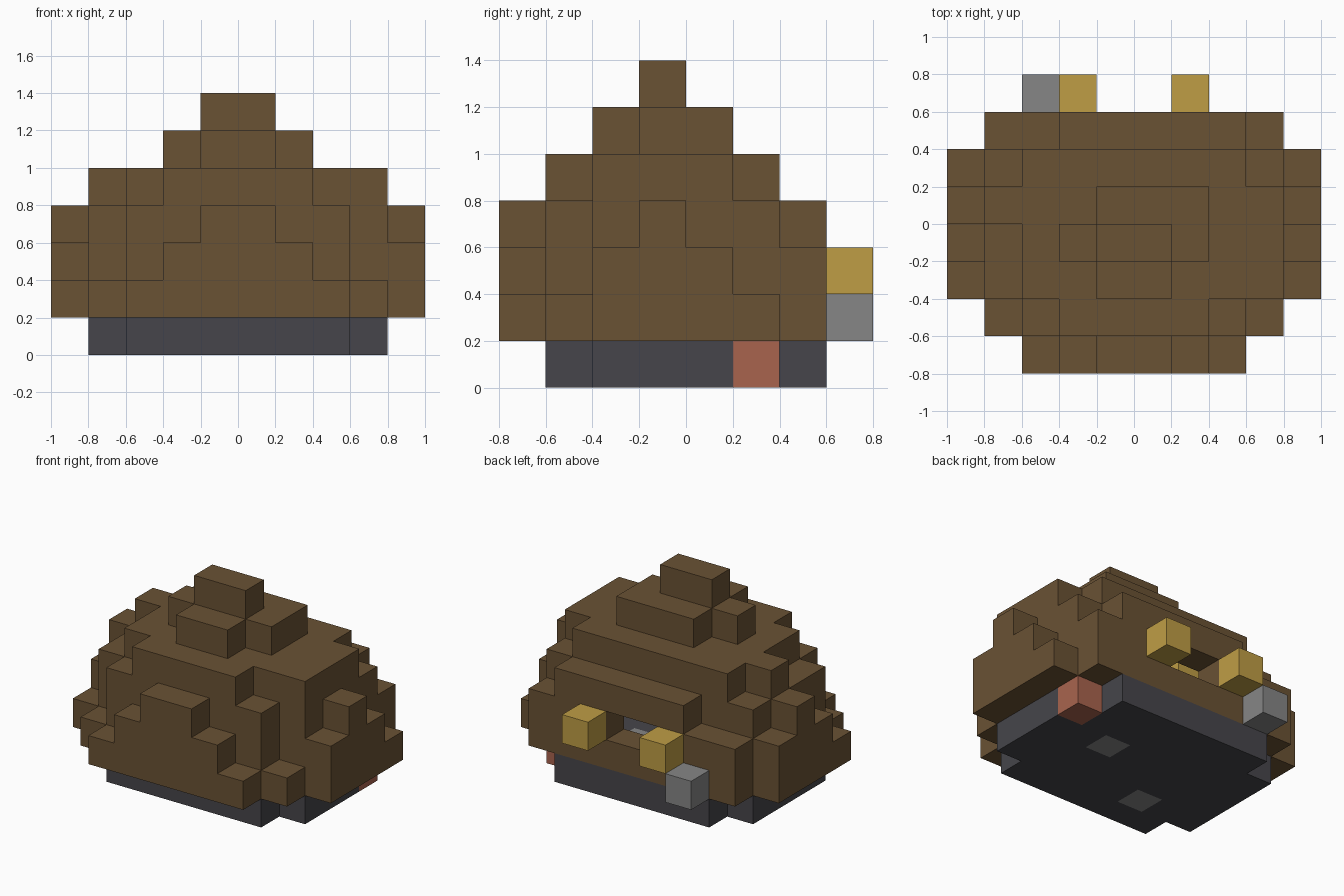
import bpy, bmesh, math
from mathutils import Vector

cube = bpy.data.objects.get("Cube")
if cube:
    bpy.data.objects.remove(cube, do_unlink=True)

SIZE = 0.2                       # edge of one block
ORIGIN = Vector((-1, -0.8, 0))   # corner of the block grid


def material(name, colour):
    mat = bpy.data.materials.new(name)
    mat.use_nodes = True
    rgba = (*colour, 1)
    mat.diffuse_color = rgba
    bsdf = next(n for n in mat.node_tree.nodes if n.type == 'BSDF_PRINCIPLED')
    bsdf.inputs["Base Color"].default_value = rgba
    return mat


brown = material("earth brown", (0.144, 0.084, 0.034))
dark = material("dark stone", (0.061, 0.060, 0.069))
grey = material("light stone", (0.238, 0.238, 0.238))
gold = material("lamp gold", (0.521, 0.337, 0.060))
clay = material("clay pink", (0.397, 0.127, 0.076))


def neighbours(cell):
    for axis in range(3):
        for step in (-1, 1):
            other = list(cell)
            other[axis] += step
            yield axis, step, tuple(other)


def layer(level, first_row, spans):
    """Blocks of one level: each span is the first and last column of a row."""
    return {(x, first_row + n, level)
            for n, (a, b) in enumerate(spans) for x in range(a, b + 1)}


def build(name, cells, mat):
    """Skin a set of blocks and merge the flat faces."""
    bm = bmesh.new()
    verts = {}

    def vert(key):
        if key not in verts:
            verts[key] = bm.verts.new(ORIGIN + Vector(key) * SIZE)
        return verts[key]

    for cell in sorted(cells):
        for axis, step, other in neighbours(cell):
            if other in cells:
                continue
            u, v = (axis + 1) % 3, (axis + 2) % 3
            ring = []
            for du, dv in ((0, 0), (1, 0), (1, 1), (0, 1)):
                p = list(cell)
                p[axis] += step > 0
                p[u] += du
                p[v] += dv
                ring.append(vert(tuple(p)))
            bm.faces.new(ring if step > 0 else ring[::-1])
    bmesh.ops.dissolve_limit(bm, angle_limit=math.radians(1),
                             verts=bm.verts[:], edges=bm.edges[:])
    mesh = bpy.data.meshes.new(name)
    bm.to_mesh(mesh)
    bm.free()
    mesh.materials.append(mat)
    obj = bpy.data.objects.new(name, mesh)
    bpy.context.collection.objects.link(obj)
    return obj


# Foundation slab with its corners cut off
slab = layer(0, 1, [(2, 7)] + [(1, 8)] * 4 + [(2, 7)])
clay_block = {(8, 5, 0)}
floor_stones = {(3, 2, 0), (6, 4, 0)}

# Stepped mound, level by level from the bottom
mound = layer(1, 0, [(2, 7), (1, 8)] + [(0, 9)] * 4 + [(1, 8)])
mound |= layer(2, 0, [(3, 6), (2, 7), (1, 9), (0, 9), (0, 9), (0, 8), (1, 8)])
mound |= layer(3, 0, [(4, 5), (2, 7), (1, 8), (1, 9), (0, 8), (1, 8), (3, 7)])
mound |= layer(4, 1, [(3, 6), (2, 8), (2, 8), (1, 8), (2, 7)])
mound |= layer(5, 2, [(4, 5), (3, 6), (4, 6)])
mound |= layer(6, 3, [(4, 5)])

# Hollow chamber and the window at the back
solid = mound | slab
chamber = {c for c in mound if all(o in solid for _, _, o in neighbours(c))}
window = {(4, 6, 2), (5, 6, 2)}

build("mound", mound - chamber - window, brown)
build("foundation", slab - clay_block - floor_stones, dark)
build("clay_block", clay_block, clay)
build("floor_stones", floor_stones, grey)

# Lamps beside the window, one inside, and a stone step
build("right_lamp", {(3, 7, 2)}, gold)
build("left_lamp", {(6, 7, 2)}, gold)
build("inner_lamp", {(3, 4, 3)}, gold)
build("stone_step", {(2, 7, 1)}, grey)
